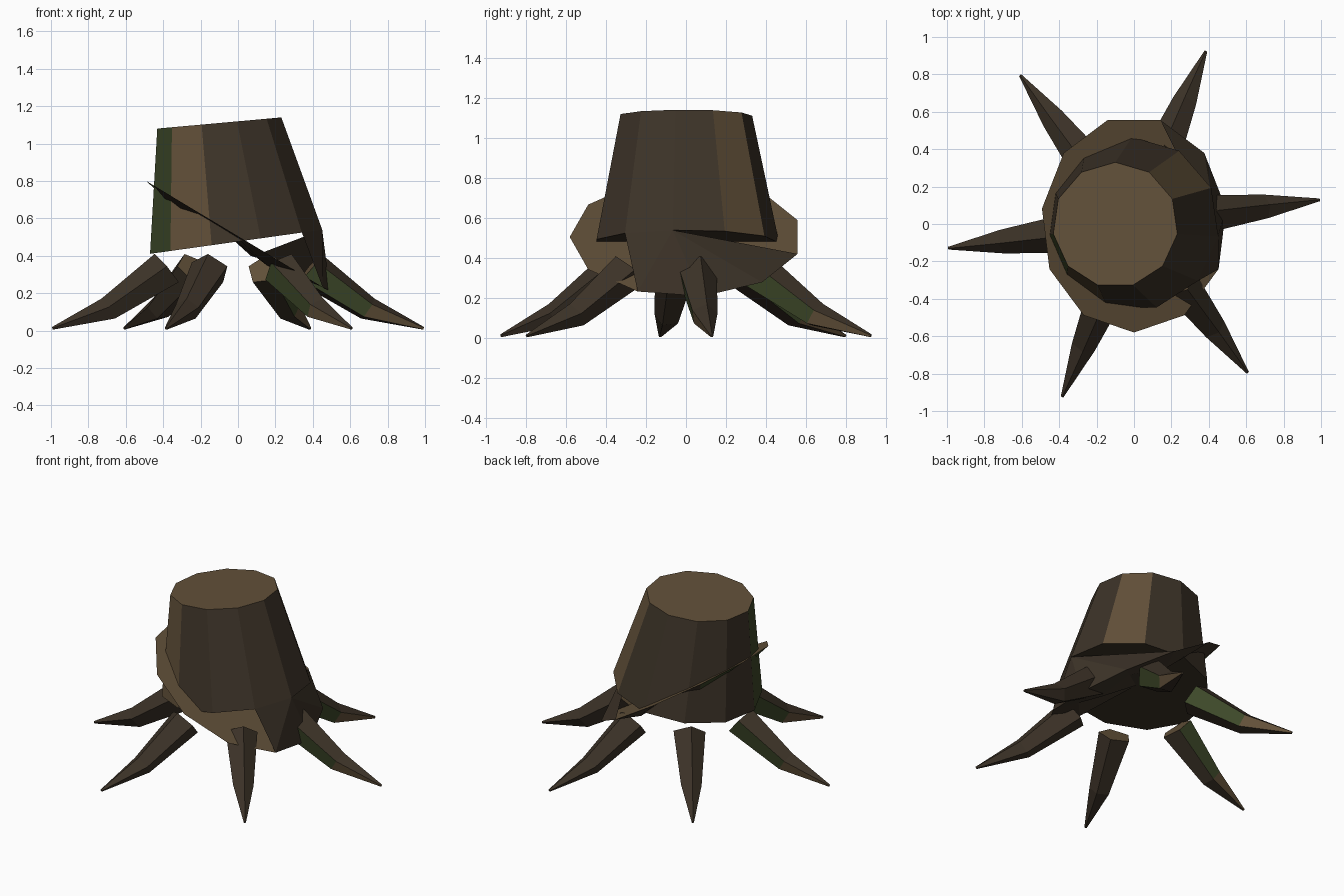
import bpy, math
from mathutils import Vector, Matrix

if "Cube" in bpy.data.objects:
    bpy.data.objects.remove(bpy.data.objects["Cube"])

N = 11
COLOURS = {"dark_bark": (0.046, 0.033, 0.021), "light_wood": (0.125, 0.083, 0.042),
           "moss_green": (0.048, 0.066, 0.022)}
MATS = []
for name, c in COLOURS.items():
    m = bpy.data.materials.new(name)
    m.diffuse_color = (*c, 1)
    m.use_nodes = True
    m.node_tree.nodes["Principled BSDF"].inputs["Base Color"].default_value = m.diffuse_color
    MATS.append(m)
DARK, LIGHT, MOSS = 0, 1, 2


def build(name, verts, faces, colours):
    me = bpy.data.meshes.new(name)
    me.from_pydata([tuple(v) for v in verts], [], faces)
    for m in MATS:
        me.materials.append(m)
    for p, c in zip(me.polygons, colours):
        p.material_index = c
    ob = bpy.data.objects.new(name, me)
    bpy.context.collection.objects.link(ob)
    return ob


def ring(n, r, start=0.0):
    return [Vector((r * math.cos(start + math.tau * k / n),
                    r * math.sin(start + math.tau * k / n), 0)) for k in range(n)]


def strip(n, a, b):
    return [(a + k, a + (k + 1) % n, b + (k + 1) % n, b + k) for k in range(n)]


# Leaning trunk with slanted ends
low = [Vector((p.x - 0.01, p.y, 0.475 + 0.14 * p.x)) for p in ring(N, 0.465, math.pi / 2)]
top = [Vector((p.x - 0.10, p.y - 0.005, 1.11 + 0.09 * p.x)) for p in ring(N, 0.335, math.pi / 2)]
faces = strip(N, 0, N) + [tuple(range(N, 2 * N)), tuple(reversed(range(N)))]
cols = []
for k in range(N):
    mid = (90 + (k + 0.5) * 360 / N) % 360
    pale = abs(mid - 41) < 12 or abs(mid - 238) < 12
    cols.append(LIGHT if pale else MOSS if abs(mid - 205) < 12 else DARK)
build("trunk", low + top, faces, cols + [LIGHT, DARK])

# Tilted base plate, pale above and creased bark below
tilt = Matrix.Translation((0, 0, 0.505)) @ Matrix.Rotation(math.radians(31), 4, 'Y')
rim = [tilt @ p for p in ring(N, 0.58, -math.pi / 2)]
inner = [tilt @ (p + Vector((0, 0, -0.055 if k % 2 else -0.01)))
         for k, p in enumerate(ring(N, 0.40, -math.pi / 2))]
hub = tilt @ Vector((0, 0, -0.03))
faces = [tuple(range(N))] + strip(N, N, 0)
faces += [(N + (k + 1) % N, N + k, 2 * N) for k in range(N)]
build("base_plate", rim + inner + [hub], faces,
      [LIGHT] + [MOSS if k in (7, 8) else DARK for k in range(N)] + [DARK] * N)

# Bark fan joining the trunk to the low edge of the plate
apex = max(low, key=lambda p: p.x + (0.02 if p.y < 0 else 0))
side = min((p for p in low if p.x > 0.25), key=lambda p: p.y)
edge = [rim[k] for k in (2, 3, 4, 5)]
build("bark_fan", [apex, side] + edge,
      [(0, 1, 2)] + [(0, k, k + 1) for k in (2, 3, 4)], [DARK] * 4)

# Six tapering five-sided roots, mossy on one flank
S = 5
STATIONS = [(0.385, 0.33, 0.105, 50), (0.70, 0.115, 0.068, 57), (1.0, 0.012, 0.008, 70)]
for i in range(6):
    a = math.radians(7.4 + 60 * i)
    out = Vector((math.cos(a), math.sin(a), 0))
    flank = Vector((math.sin(a), -math.cos(a), 0))
    up = Vector((0, 0, 1))
    verts = []
    for r, z, w, lean in STATIONS:
        b = math.radians(lean)
        rise = out * math.cos(b) + up * math.sin(b)
        for k in range(S):
            t = math.radians(-46 + 72 * k)
            verts.append(out * r + up * z + flank * (w * math.cos(t)) + rise * (w * math.sin(t)))
    faces = strip(S, 0, S) + strip(S, S, 2 * S)
    faces += [tuple(reversed(range(S))), tuple(range(2 * S, 3 * S))]
    cols = [MOSS] + [DARK] * 4 + [LIGHT] + [DARK] * 4 + [LIGHT, DARK]
    verts = [Vector((v.x, v.y, max(v.z, 0))) for v in verts]
    build("root_%d" % (i + 1), verts, faces, cols)

# Consistent outward faces on the closed parts
import bmesh
for ob in bpy.context.collection.objects:
    if ob.name != "bark_fan":
        bm = bmesh.new()
        bm.from_mesh(ob.data)
        bmesh.ops.recalc_face_normals(bm, faces=bm.faces)
        bm.to_mesh(ob.data)
        bm.free()
